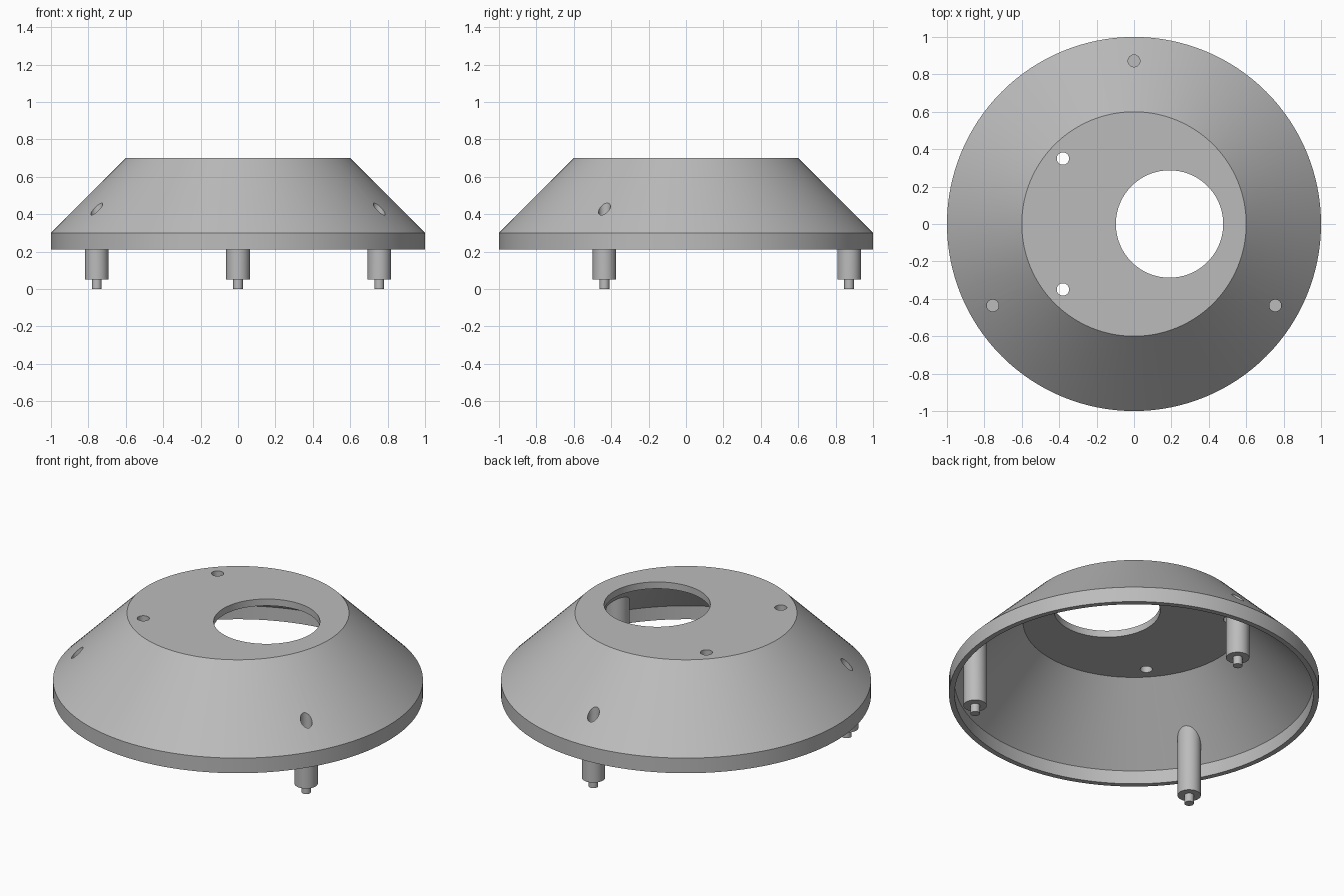
import bpy
import bmesh
from math import cos, sin, pi, radians, hypot

if "Cube" in bpy.data.objects:
    bpy.data.objects.remove(bpy.data.objects["Cube"], do_unlink=True)

grey = bpy.data.materials.new("plain grey")
grey.use_nodes = True
GREY = (0.5, 0.5, 0.5, 1)
grey.diffuse_color = GREY
grey.node_tree.nodes["Principled BSDF"].inputs["Base Color"].default_value = GREY


def lathe(name, profile, sides, x=0, y=0):
    """Solid of revolution from (radius, z) points; the ends are capped."""
    bm = bmesh.new()
    rings = [[bm.verts.new((x + r * cos(2 * pi * i / sides), y + r * sin(2 * pi * i / sides), z))
              for i in range(sides)] for r, z in profile]
    for a, b in zip(rings, rings[1:]):
        for i in range(sides):
            j = (i + 1) % sides
            bm.faces.new((a[i], a[j], b[j], b[i]))
    bm.faces.new(rings[0])
    bm.faces.new(rings[-1])
    bmesh.ops.recalc_face_normals(bm, faces=bm.faces)
    mesh = bpy.data.meshes.new(name)
    bm.to_mesh(mesh)
    bm.free()
    mesh.materials.append(grey)
    obj = bpy.data.objects.new(name, mesh)
    bpy.context.collection.objects.link(obj)
    return obj


def select(obj):
    bpy.ops.object.select_all(action="DESELECT")
    obj.select_set(True)
    bpy.context.view_layer.objects.active = obj


def drill(obj, x, y, radius, bottom, sides=32):
    """Cut a vertical round hole down to the given height."""
    cutter = lathe("cutter", [(radius, bottom), (radius, 1)], sides, x, y)
    cutter.hide_render = True
    mod = obj.modifiers.new("hole", "BOOLEAN")
    mod.operation = "DIFFERENCE"
    mod.solver = "EXACT"
    mod.object = cutter
    select(obj)
    bpy.ops.object.modifier_apply(modifier=mod.name)
    bpy.data.objects.remove(cutter, do_unlink=True)


def smooth(obj):
    select(obj)
    bpy.ops.object.shade_smooth_by_angle(angle=radians(30))


# Hollow conical housing with a short vertical rim, open underneath
shell = lathe("housing", [(0.6, 0.66), (0.97, 0.29), (0.97, 0.21),
                          (1, 0.21), (1, 0.3), (0.6, 0.7)], 128)

# Large offset opening and two small holes in the top plate
drill(shell, 0.19, 0, 0.287, 0.5, 96)
for side in (-1, 1):
    drill(shell, -0.38, side * 0.35, 0.033, 0.5)

# Three posts, each ending inside the sloping wall, with a pin below
for k, label in enumerate(("back", "right", "left")):
    angle = pi / 2 + k * 2 * pi / 3
    x, y = 0.872 * cos(angle), 0.872 * sin(angle)
    post = lathe(label + "_post", [(0.063, 0.05), (0.063, 0.5)], 32, x, y)
    for v in post.data.vertices:
        if v.co.z > 0.4:
            v.co.z = 1.28 - hypot(v.co.x, v.co.y)
    for part in (shell, post):
        drill(part, x, y, 0.032, 0.15)
    smooth(post)
    smooth(lathe(label + "_pin", [(0.026, 0), (0.026, 0.06)], 16, x, y))

smooth(shell)
